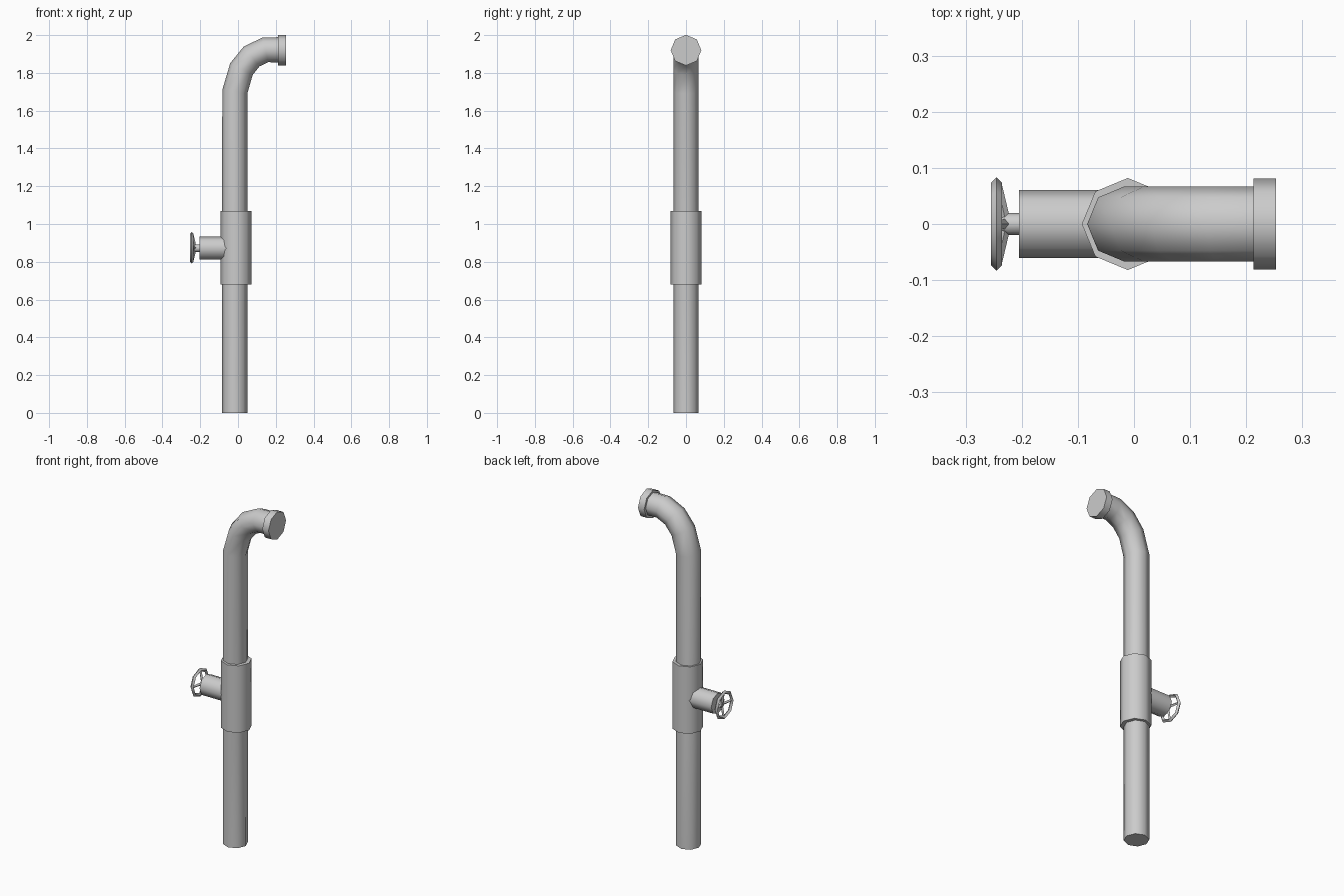
import bpy, bmesh, math
from mathutils import Vector

if "Cube" in bpy.data.objects:
    bpy.data.objects.remove(bpy.data.objects["Cube"])

SIDES = 8


def finish(name, bm):
    bmesh.ops.recalc_face_normals(bm, faces=bm.faces)
    mesh = bpy.data.meshes.new(name)
    bm.to_mesh(mesh)
    bm.free()
    ob = bpy.data.objects.new(name, mesh)
    bpy.context.collection.objects.link(ob)
    bpy.ops.object.select_all(action='DESELECT')
    ob.select_set(True)
    bpy.context.view_layer.objects.active = ob
    bpy.ops.object.shade_smooth_by_angle(angle=math.radians(60))
    return ob


def tube(bm, path, radii, sides=SIDES):
    """Capped sweep along a path lying in the XZ plane, mitred at each joint."""
    pts = [Vector((x, 0, z)) for x, z in path]
    segs = [(b - a).normalized() for a, b in zip(pts, pts[1:])]
    rings = []
    for i, p in enumerate(pts):
        t = (segs[max(i - 1, 0)] + segs[min(i, len(segs) - 1)]).normalized()
        u, v = Vector((t.z, 0, -t.x)), Vector((0, 1, 0))
        ring = []
        for k in range(sides):
            a = 2 * math.pi * k / sides
            ring.append(bm.verts.new(p + radii[i] * (u * math.cos(a) + v * math.sin(a))))
        rings.append(ring)
    for r, s in zip(rings, rings[1:]):
        for k in range(sides):
            n = (k + 1) % sides
            bm.faces.new((r[k], r[n], s[n], s[k]))
    bm.faces.new(rings[0])
    bm.faces.new(rings[-1])


def part(name, path, *radii):
    bm = bmesh.new()
    if len(radii) == 1:
        radii = radii * len(path)
    tube(bm, path, radii)
    return finish(name, bm)


# Upright pipe with the elbow at the top
part("pipe", [(-0.017, 0), (-0.017, 1.70), (0.018, 1.82), (0.072, 1.887),
              (0.145, 1.922), (0.22, 1.922)], 0.067)

# Outlet end flange
part("outlet_flange", [(0.213, 1.92), (0.253, 1.92)], 0.081)

# Valve body around the pipe and its side branch
part("valve_body", [(-0.011, 0.68), (-0.011, 1.07)], 0.082)
part("valve_branch", [(-0.205, 0.872), (-0.02, 0.872)], 0.061)

# Valve stem and hub
part("valve_stem", [(-0.236, 0.872), (-0.224, 0.872), (-0.195, 0.872)], 0.014, 0.02, 0.02)

# Handwheel: diamond-section rim and four spokes
WX, WZ, R, r = -0.245, 0.874, 0.073, 0.010
bm = bmesh.new()
rim = []
for k in range(SIDES):
    a = 2 * math.pi * k / SIDES
    rim.append([bm.verts.new((WX + dx, (R + dr) * math.cos(a), WZ + (R + dr) * math.sin(a)))
                for dx, dr in ((-r, 0), (0, r), (r, 0), (0, -r))])
for k in range(SIDES):
    p, q = rim[k], rim[(k + 1) % SIDES]
    for j in range(4):
        n = (j + 1) % 4
        bm.faces.new((p[j], p[n], q[n], q[j]))
finish("handwheel_rim", bm)

for k in range(4):
    bm = bmesh.new()
    tube(bm, [(-0.229, 0.005), (-0.242, 0.068)], (0.009, 0.007), 4)
    ob = finish("handwheel_spoke_%d" % (k + 1), bm)
    ob.location.z = WZ
    ob.rotation_euler.x = k * math.pi / 2
